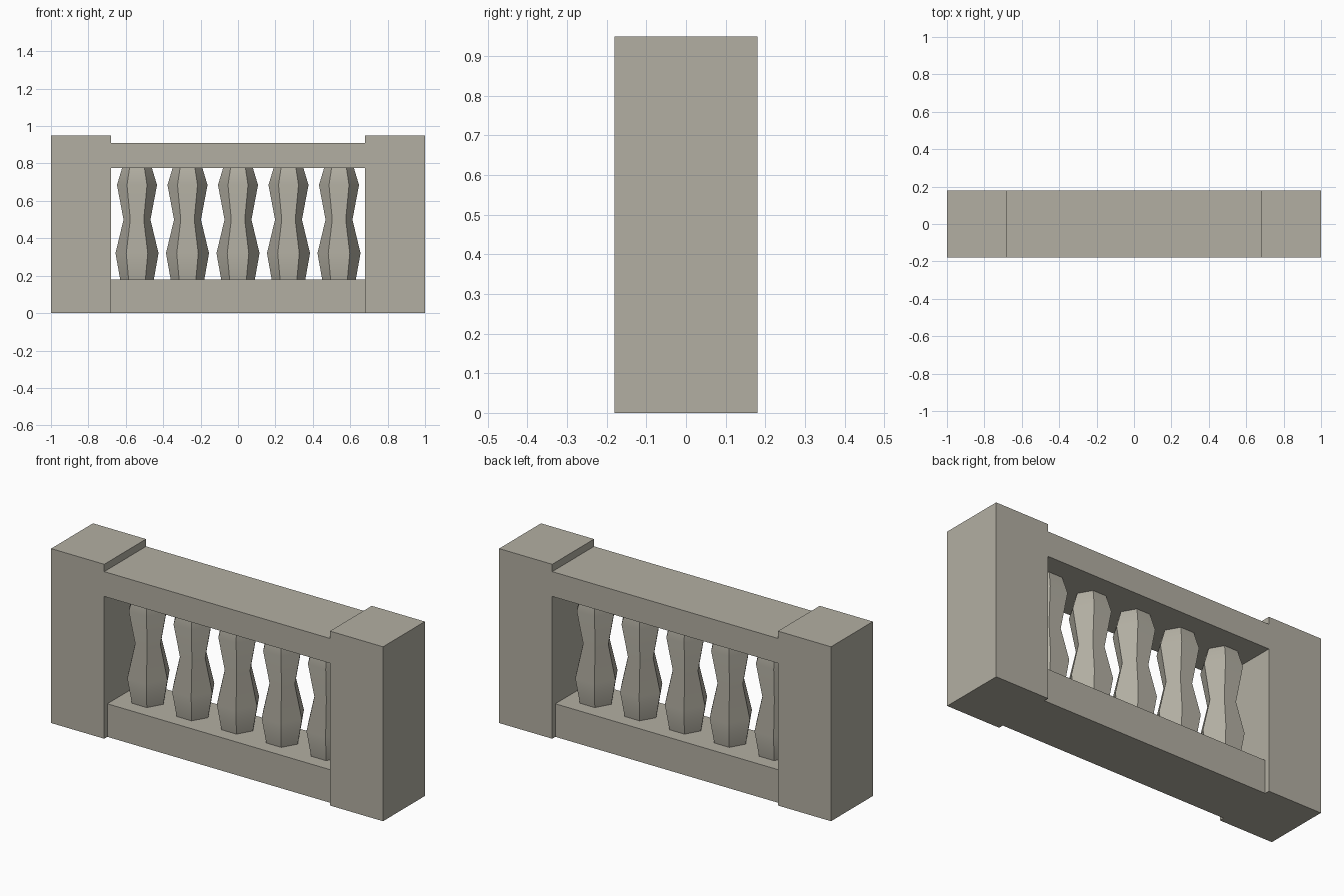
import bpy, bmesh, math

if "Cube" in bpy.data.objects:
    bpy.data.objects.remove(bpy.data.objects["Cube"])

stone = bpy.data.materials.new("grey_stone")
stone.diffuse_color = (0.45, 0.43, 0.365, 1)
stone.use_nodes = True
stone.node_tree.nodes["Principled BSDF"].inputs["Base Color"].default_value = stone.diffuse_color


def finish(name, bm):
    bmesh.ops.recalc_face_normals(bm, faces=bm.faces)
    mesh = bpy.data.meshes.new(name)
    bm.to_mesh(mesh)
    bm.free()
    mesh.materials.append(stone)
    ob = bpy.data.objects.new(name, mesh)
    bpy.context.collection.objects.link(ob)
    return ob


def extrude_outline(name, outline, half_depth):
    """Front outline (x, z) extruded evenly through y."""
    bm = bmesh.new()
    face = bm.faces.new([bm.verts.new((x, -half_depth, z)) for x, z in outline])
    out = bmesh.ops.extrude_face_region(bm, geom=[face])
    verts = [v for v in out["geom"] if isinstance(v, bmesh.types.BMVert)]
    bmesh.ops.translate(bm, verts=verts, vec=(0, 2 * half_depth, 0))
    return finish(name, bm)


# Posts and flush top rail as one frame: right half mirrored to the left
half = [(0.68, 0.775), (0.68, 0), (1, 0), (1, 0.95), (0.68, 0.95), (0.68, 0.91)]
extrude_outline("posts_and_top_rail", half + [(-x, z) for x, z in reversed(half)], 0.18)

# Slightly recessed bottom rail
extrude_outline("bottom_rail", [(-0.68, 0), (0.68, 0), (0.68, 0.18), (-0.68, 0.18)], 0.153)

# Five six-sided balusters: (radius, height) profile
PROFILE = [(0.09, 0.18), (0.115, 0.32), (0.072, 0.5), (0.107, 0.685), (0.08, 0.775)]
SIDES = 6


def baluster(i, cx):
    bm = bmesh.new()
    rings = [[bm.verts.new((cx + r * math.cos(2 * math.pi * k / SIDES),
                            r * math.sin(2 * math.pi * k / SIDES), z))
              for k in range(SIDES)] for r, z in PROFILE]
    for a, b in zip(rings, rings[1:]):
        for k in range(SIDES):
            n = (k + 1) % SIDES
            bm.faces.new((a[k], a[n], b[n], b[k]))
    ob = finish(f"baluster_{i + 1}", bm)
    bpy.ops.object.select_all(action='DESELECT')
    ob.select_set(True)
    bpy.context.view_layer.objects.active = ob
    bpy.ops.object.shade_smooth_by_angle(angle=math.radians(40))


for i in range(5):
    baluster(i, (i - 2) * 0.27)
